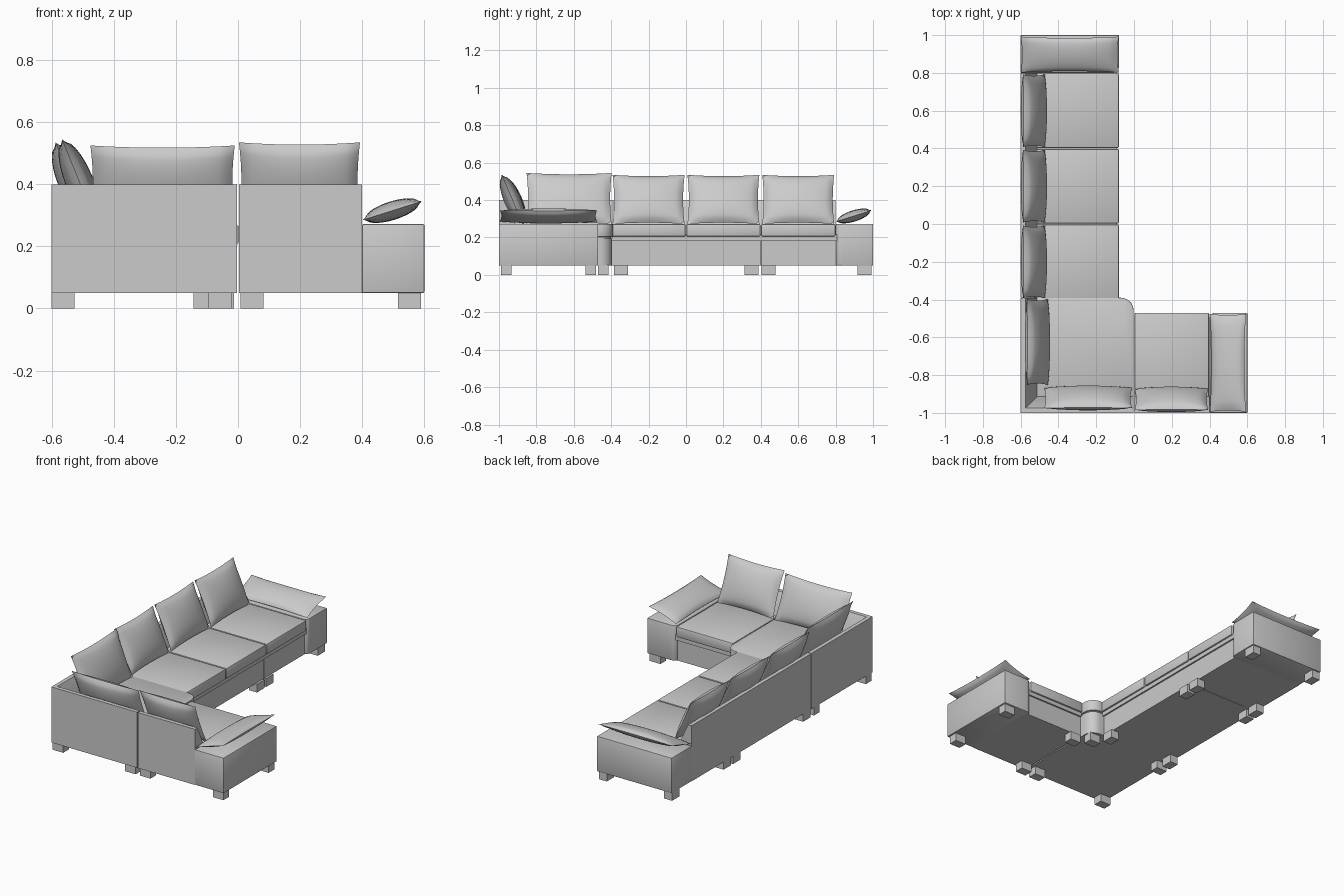
import bpy, bmesh
from mathutils import Vector, Matrix

cube = bpy.data.objects.get("Cube")
if cube:
    bpy.data.objects.remove(cube, do_unlink=True)

grey = bpy.data.materials.new("grey_fabric")
grey.use_nodes = True
colour = (0.6, 0.6, 0.6, 1)
grey.diffuse_color = colour
grey.node_tree.nodes["Principled BSDF"].inputs["Base Color"].default_value = colour


def finish(name, bm, angle=0.6):
    bmesh.ops.recalc_face_normals(bm, faces=bm.faces)
    mesh = bpy.data.meshes.new(name)
    bm.to_mesh(mesh)
    bm.free()
    mesh.materials.append(grey)
    ob = bpy.data.objects.new(name, mesh)
    bpy.context.collection.objects.link(ob)
    bpy.context.view_layer.objects.active = ob
    ob.select_set(True)
    bpy.ops.object.shade_smooth_by_angle(angle=angle)
    ob.select_set(False)
    return ob


def block(name, lo, hi, soft=0.0, round_at=None, radius=0.0):
    """Box between two corners; round_at is the (x, y) of one rounded upright edge."""
    bm = bmesh.new()
    bmesh.ops.create_cube(bm, size=1)
    lo, hi = Vector(lo), Vector(hi)
    for v in bm.verts:
        v.co = (lo + hi) / 2 + v.co * (hi - lo)
    if round_at:
        edges = [e for e in bm.edges if all(
            (v.co.xy - Vector(round_at)).length < 0.001 for v in e.verts)]
        bmesh.ops.bevel(bm, geom=edges, offset=radius, segments=8,
                        profile=0.5, affect='EDGES')
    if soft:
        bmesh.ops.bevel(bm, geom=bm.edges[:], offset=soft, segments=2,
                        profile=0.5, affect='EDGES')
    return finish(name, bm)


def back_panel(name, axis, start, end):
    """Upright back with a sloping inner face, run along x or y."""
    profile = [(0, .05), (0, .4), (.025, .4), (.09, .265), (.09, .05)]
    bm = bmesh.new()

    def place(d, z, t):
        return (t, d - 1, z) if axis == 'x' else (d - 0.6, t, z)
    face = bm.faces.new([bm.verts.new(place(d, z, start)) for d, z in profile])
    ext = bmesh.ops.extrude_face_region(bm, geom=[face])
    shift = Vector(place(0, 0, end)) - Vector(place(0, 0, start))
    bmesh.ops.translate(bm, vec=shift,
                        verts=[g for g in ext["geom"] if isinstance(g, bmesh.types.BMVert)])
    return finish(name, bm)


def pillow(name, bottom, top, along, width, thick):
    """Stuffed pillow with pinched corners between its bottom and top edge centres."""
    bottom, top, w = Vector(bottom), Vector(top), Vector(along)
    up = (top - bottom).normalized()
    n = w.cross(up)
    height = (top - bottom).length
    mid = (top + bottom) / 2
    bm = bmesh.new()
    for side in (-1, 1):
        made = bmesh.ops.create_grid(bm, x_segments=20, y_segments=16, size=1)
        for v in made["verts"]:
            u, s = v.co.x, v.co.y
            puff = max(0, (1 - u * u) * (1 - s * s)) ** 0.5
            x = u * width / 2 - u * 0.008 * (1 - s * s)
            y = s * height / 2 - s * 0.008 * (1 - u * u)
            v.co = mid + w * x + up * y + n * (side * puff * thick / 2)
    bmesh.ops.remove_doubles(bm, verts=bm.verts, dist=0.0005)
    return finish(name, bm, 1.2)


# Long side: two base modules, rail and three seat cushions
block("long_base_near", (-0.59, -0.395, 0.05), (-0.1, 0.398, 0.19))
block("long_base_far", (-0.59, 0.402, 0.05), (-0.1, 0.82, 0.19))
block("long_rail", (-0.55, -0.395, 0.18), (-0.09, 0.81, 0.215))
for i in range(3):
    y = -0.4 + 0.4 * i
    block(f"long_seat_{i + 1}", (-0.53, y + 0.002, 0.205), (-0.08, y + 0.398, 0.272), 0.008)
    pillow(f"long_back_pillow_{i + 1}", (-0.472, y + 0.2, 0.272), (-0.588, y + 0.2, 0.535),
           (0, 1, 0), 0.385, 0.095)
back_panel("long_back_near", 'y', -0.388, 0.398)
back_panel("long_back_far", 'y', 0.398, 0.8)
block("long_arm", (-0.6, 0.8, 0.05), (-0.08, 1, 0.272), 0.004, (-0.08, 0.8), 0.03)
pillow("long_arm_pillow", (-0.34, 0.802, 0.285), (-0.34, 0.992, 0.345), (-1, 0, 0), 0.52, 0.06)

# Corner: base with rounded post, seat and two backs
block("corner_base", (-0.59, -0.99, 0.05), (-0.005, -0.395, 0.195), 0, (-0.005, -0.395), 0.065)
block("corner_neck", (-0.56, -0.96, 0.19), (-0.012, -0.402, 0.21), 0, (-0.012, -0.402), 0.06)
block("corner_seat", (-0.53, -0.93, 0.203), (-0.002, -0.39, 0.272), 0.004, (-0.002, -0.39), 0.07)
back_panel("corner_back_right", 'y', -1, -0.392)
back_panel("corner_back_front", 'x', -0.6, -0.003)
pillow("corner_pillow_right", (-0.455, -0.625, 0.272), (-0.567, -0.625, 0.545), (0, 1, 0), 0.455, 0.09)
pillow("corner_pillow_front", (-0.243, -0.867, 0.272), (-0.243, -0.975, 0.525), (-1, 0, 0), 0.465, 0.09)

# Short side: base, rail, seat, back and arm
block("short_base", (0.003, -0.99, 0.05), (0.42, -0.49, 0.19))
block("short_rail", (0.003, -0.95, 0.18), (0.41, -0.48, 0.215))
block("short_seat", (0.002, -0.93, 0.205), (0.398, -0.47, 0.272), 0.008)
back_panel("short_back", 'x', 0.003, 0.4)
block("short_arm", (0.4, -1, 0.05), (0.6, -0.47, 0.272), 0.004, (0.4, -0.47), 0.03)
pillow("short_back_pillow", (0.198, -0.872, 0.272), (0.198, -0.985, 0.535), (-1, 0, 0), 0.39, 0.09)
pillow("short_arm_pillow", (0.402, -0.735, 0.285), (0.592, -0.735, 0.345), (0, 1, 0), 0.52, 0.06)

# Legs under every module
legs = [(x, y, 0.028, 0.037) for x in (-0.57, -0.115) for y in (-0.348, 0.35, 0.442, 0.955)]
legs += [(x, y, 0.037, 0.028) for x in (0.045, 0.553) for y in (-0.96, -0.51)]
legs += [(-0.563, -0.96, 0.037, 0.028), (-0.058, -0.96, 0.037, 0.028),
         (-0.563, -0.443, 0.037, 0.028), (-0.05, -0.443, 0.037, 0.028)]
for i, (x, y, a, b) in enumerate(legs):
    block(f"leg_{i + 1}", (x - a, y - b, 0), (x + a, y + b, 0.052))
